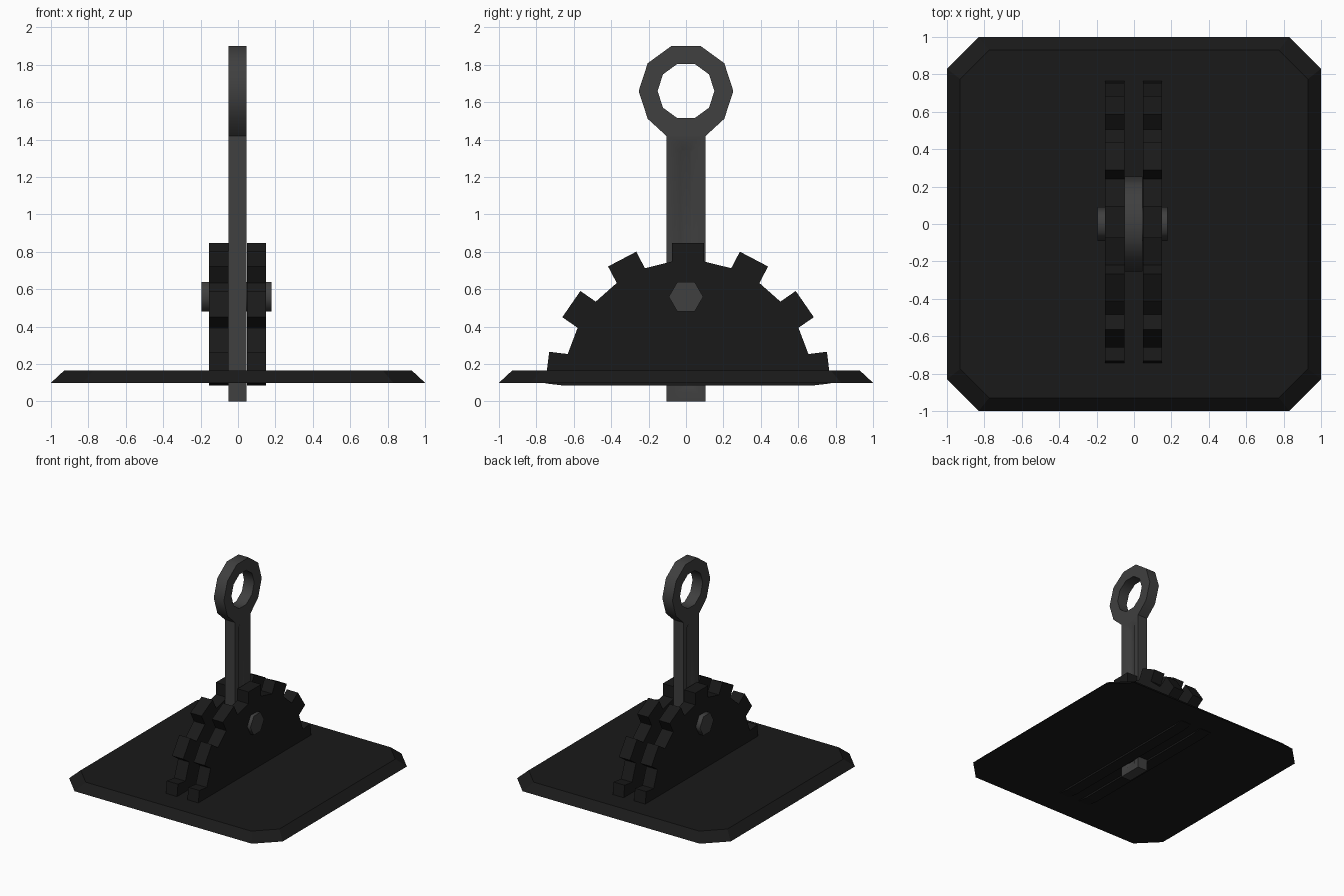
import bpy, bmesh
from math import sin, cos, radians

if "Cube" in bpy.data.objects:
    bpy.data.objects.remove(bpy.data.objects["Cube"])


def material(name, v):
    m = bpy.data.materials.new(name)
    m.diffuse_color = (v, v, v, 1)
    m.use_nodes = True
    m.node_tree.nodes["Principled BSDF"].inputs["Base Color"].default_value = m.diffuse_color
    return m


DARK = material("dark_iron", 0.01)
STEEL = material("worn_steel", 0.05)


def finish(name, bm, mat, smooth=None):
    bmesh.ops.remove_doubles(bm, verts=bm.verts, dist=1e-5)
    bmesh.ops.recalc_face_normals(bm, faces=bm.faces)
    me = bpy.data.meshes.new(name)
    bm.to_mesh(me)
    bm.free()
    if smooth:
        me.shade_smooth()
        me.set_sharp_from_angle(angle=radians(smooth))
    me.materials.append(mat)
    ob = bpy.data.objects.new(name, me)
    bpy.context.collection.objects.link(ob)
    return ob


def loop(bm, x, pts):
    return [bm.verts.new((x, y, z)) for y, z in pts]


def bridge(bm, a, b, skip=()):
    n = len(a)
    for i in range(n):
        if i not in skip:
            j = (i + 1) % n
            bm.faces.new((a[i], a[j], b[j], b[i]))


def prism(name, pts, x0, x1, mat, smooth=None):
    bm = bmesh.new()
    a, b = loop(bm, x0, pts), loop(bm, x1, pts)
    bm.faces.new(a)
    bm.faces.new(b)
    bridge(bm, a, b)
    return finish(name, bm, mat, smooth)


# Base plate: chamfered square with sloping rim
def octagon(bm, r, c, z):
    xy = [(r, -c), (r, c), (c, r), (-c, r), (-r, c), (-r, -c), (-c, -r), (c, -r)]
    return [bm.verts.new((x, y, z)) for x, y in xy]


bm = bmesh.new()
low, high = octagon(bm, 1.0, 0.83, 0.10), octagon(bm, 0.93, 0.775, 0.165)
bm.faces.new(low)
bm.faces.new(high)
bridge(bm, low, high)
finish("base_plate", bm, DARK)

# Two half gears: seven teeth at the pitch of a 13-tooth wheel
gear = []
for k in range(-3, 4):
    mid = k * 360 / 13
    for da, r in ((-7.35, 0.664), (-6.4, 0.763), (6.4, 0.763), (7.35, 0.664)):
        a = radians(mid + da)
        gear.append((0.011 + r * sin(a), 0.09 + r * cos(a)))
prism("gear_left", gear, -0.155, -0.05, DARK)
prism("gear_right", gear, 0.047, 0.15, DARK)

# Hexagonal pivot bolt
hexagon = [(0.092 * cos(radians(60 * i)), 0.56 + 0.092 * sin(radians(60 * i))) for i in range(6)]
prism("pivot_bolt", hexagon, -0.195, 0.18, STEEL, 65)

# Lever: grooved shaft with a ten-sided ring handle
X0, X1, DEPTH = -0.05, 0.045, 0.02


def decagon(r):
    return [(r * cos(radians(36 * i)), 1.66 + r * sin(radians(36 * i))) for i in range(10)]


ring_out, ring_in = decagon(0.253), decagon(0.152)
ring_out[7], ring_out[8] = (-0.105, 1.42), (0.105, 1.42)


def shaft_loop(w, z0, z1, wt, z2):
    return [(-w, z0), (w, z0), (w, z1), (wt, z2), (-wt, z2), (-w, z1)]


outer = shaft_loop(0.105, 0.0, 1.36, 0.105, 1.42)
rim = shaft_loop(0.06, 0.05, 1.36, 0.03, 1.39)
floor = shaft_loop(0.03, 0.08, 1.335, 0.02, 1.345)

bm = bmesh.new()
sides = []
for x, inward in ((X0, DEPTH), (X1, -DEPTH)):
    ro, ri = loop(bm, x, ring_out), loop(bm, x, ring_in)
    bridge(bm, ro, ri)
    so, sr, sf = loop(bm, x, outer), loop(bm, x, rim), loop(bm, x + inward, floor)
    bridge(bm, so, sr)
    bridge(bm, sr, sf)
    bm.faces.new(sf)
    sides.append((ro, ri, so))
(ro0, ri0, so0), (ro1, ri1, so1) = sides
bridge(bm, ro0, ro1, skip=(7,))
bridge(bm, ri0, ri1)
bridge(bm, so0, so1, skip=(3,))
finish("lever", bm, STEEL, 40)
